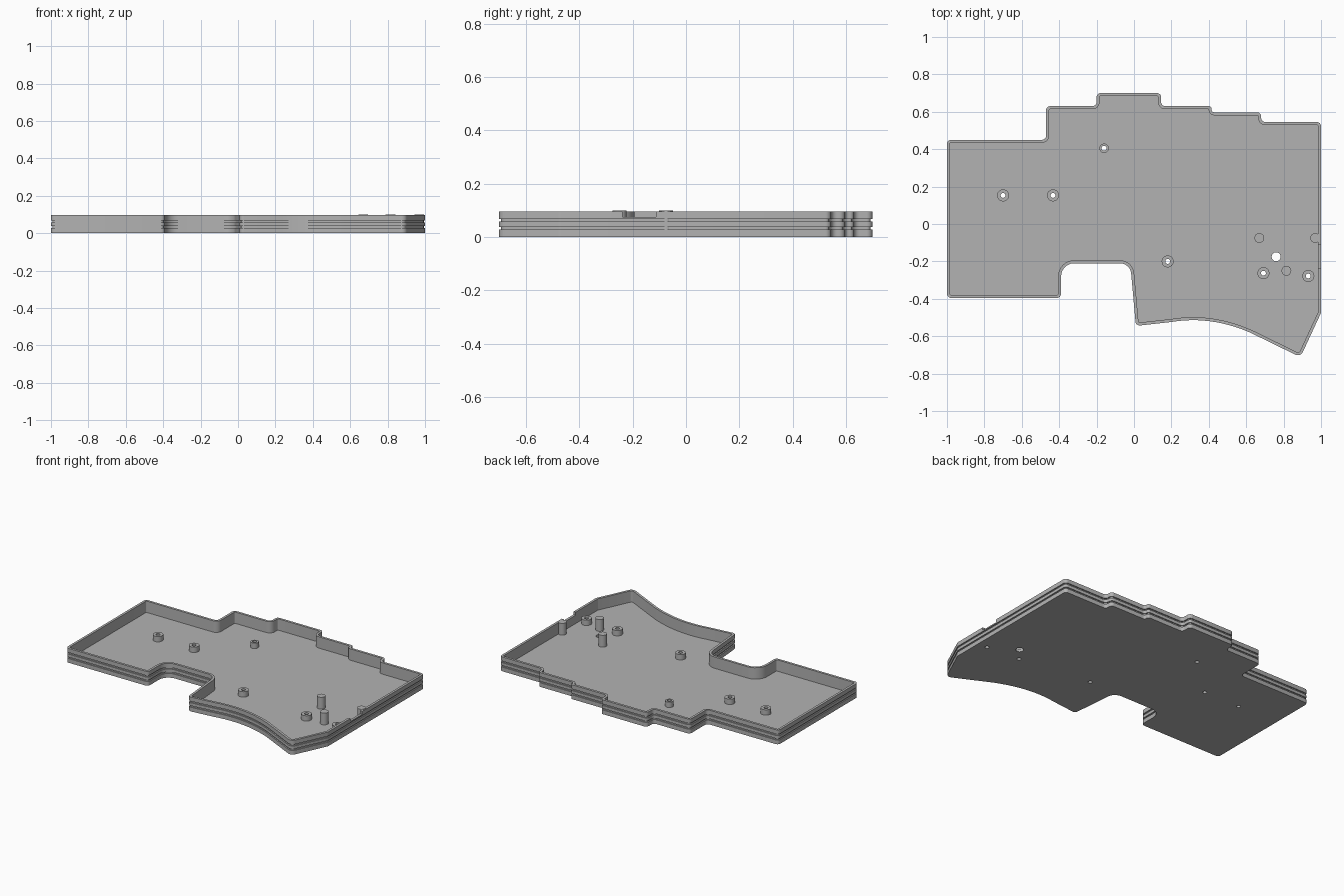
import bpy
import bmesh
import math
from mathutils import Vector

cube = bpy.data.objects.get("Cube")
if cube:
    bpy.data.objects.remove(cube)

HEIGHT, FLOOR, WALL, GROOVE = 0.096, 0.02, 0.016, 0.008

grey = bpy.data.materials.new("plain grey")
grey.use_nodes = True
colour = (0.45, 0.45, 0.45, 1)
grey.diffuse_color = colour
grey.node_tree.nodes["Principled BSDF"].inputs["Base Color"].default_value = colour


def make_object(name, bm):
    bmesh.ops.recalc_face_normals(bm, faces=bm.faces)
    mesh = bpy.data.meshes.new(name)
    bm.to_mesh(mesh)
    bm.free()
    mesh.materials.append(grey)
    obj = bpy.data.objects.new(name, mesh)
    bpy.context.collection.objects.link(obj)
    return obj


def smooth(obj):
    bpy.ops.object.select_all(action="DESELECT")
    obj.select_set(True)
    bpy.context.view_layer.objects.active = obj
    bpy.ops.object.shade_smooth_by_angle(angle=math.radians(35))


def rounded(corners, steps=6):
    """Round each (x, y, radius) corner with an arc."""
    points = []
    for i, (x, y, r) in enumerate(corners):
        p = Vector((x, y))
        if r == 0:
            points.append(p)
            continue
        a = (Vector(corners[i - 1][:2]) - p).normalized()
        b = (Vector(corners[(i + 1) % len(corners)][:2]) - p).normalized()
        half = a.angle(b) / 2
        centre = p + (a + b).normalized() * (r / math.sin(half))
        start = p + a * (r / math.tan(half)) - centre
        end = p + b * (r / math.tan(half)) - centre
        sweep = start.angle_signed(end)
        for k in range(steps + 1):
            t = -sweep * k / steps
            c, s = math.cos(t), math.sin(t)
            points.append(centre + Vector((start.x * c - start.y * s,
                                           start.x * s + start.y * c)))
    return points


def inset(points, d):
    """Offset a clockwise outline inwards with mitred corners."""
    result = []
    for i, p in enumerate(points):
        a = (p - points[i - 1]).normalized()
        b = (points[(i + 1) % len(points)] - p).normalized()
        na, nb = Vector((a.y, -a.x)), Vector((b.y, -b.x))
        result.append(p + (na + nb) * (d / (1 + na.dot(nb))))
    return result


# Outline of the tray, clockwise, with a corner radius for each point
R = 0.022
corners = [(-1, 0.45, R), (-0.47, 0.45, R), (-0.47, 0.63, R), (-0.2, 0.63, R),
           (-0.2, 0.7, R), (0.145, 0.7, R), (0.145, 0.63, R), (0.415, 0.63, 0.015),
           (0.415, 0.597, 0.015), (0.68, 0.597, R), (0.68, 0.545, R), (1, 0.545, R),
           (1, -0.475, 0.03), (0.89, -0.712, 0.03)]
# Curved front edge
p0, p1, p2, p3 = [Vector(v) for v in ((0.62, -0.58), (0.48, -0.52), (0.34, -0.5), (0.2, -0.524))]
for k in range(13):
    t = k / 12
    p = p0 * (1 - t)**3 + p1 * 3 * t * (1 - t)**2 + p2 * 3 * t * t * (1 - t) + p3 * t**3
    corners.append((p.x, p.y, 0))
corners += [(0.01, -0.545, R), (-0.02, -0.21, 0.06), (-0.39, -0.21, 0.07),
            (-0.39, -0.395, R), (-1, -0.395, R)]
outline = rounded(corners)

# Tray shell: rings up the grooved outside, over the rim, down to the floor
rings = [(0, 0)]
for z in (0.028, 0.058):
    rings += [(0, z), (GROOVE, z), (GROOVE, z + 0.01), (0, z + 0.01)]
rings += [(0, HEIGHT), (WALL, HEIGHT), (WALL, FLOOR)]
bm = bmesh.new()
loops = [[bm.verts.new((p.x, p.y, z)) for p in inset(outline, d)] for d, z in rings]
for low, high in zip(loops, loops[1:]):
    for i in range(len(low)):
        bm.faces.new((low[i - 1], low[i], high[i], high[i - 1]))
bm.faces.new(loops[0])
bm.faces.new(loops[-1])
tray = make_object("tray", bm)


def add_cylinder(bm, x, y, r, z0, z1):
    made = bmesh.ops.create_cone(bm, cap_ends=True, segments=32, radius1=r, radius2=r,
                                 depth=z1 - z0)
    bmesh.ops.translate(bm, verts=made["verts"], vec=(x, y, (z0 + z1) / 2))


# Cutters: screw holes, reset hole and side port
standoffs = [(-0.7, 0.153, 0.032), (-0.433, 0.153, 0.032), (-0.16, 0.405, 0.025),
             (0.18, -0.2, 0.032), (0.692, -0.263, 0.032), (0.932, -0.278, 0.032)]
BORE = 0.013
bm = bmesh.new()
for x, y, r in standoffs:
    add_cylinder(bm, x, y, BORE, -0.05, 0.05)
add_cylinder(bm, 0.76, -0.175, 0.024, -0.05, 0.05)
port = bmesh.ops.create_cube(bm, size=1)["verts"]
bmesh.ops.scale(bm, verts=port, vec=(0.06, 0.125, 0.06))
bmesh.ops.translate(bm, verts=port, vec=(1, -0.175, 0.106))
cutter = make_object("hole_cutter", bm)
cutter.hide_render = True

bpy.ops.object.select_all(action="DESELECT")
bpy.context.view_layer.objects.active = tray
cut = tray.modifiers.new("holes", "BOOLEAN")
cut.operation, cut.solver, cut.object = "DIFFERENCE", "EXACT", cutter
bpy.ops.object.modifier_apply(modifier=cut.name)
bpy.data.objects.remove(cutter)
smooth(tray)

# Hollow screw standoffs
for n, (x, y, r) in enumerate(standoffs, 1):
    bm = bmesh.new()
    profile = [(BORE, FLOOR), (r, FLOOR), (r, 0.056), (BORE, 0.056)]
    angles = [math.tau * k / 32 for k in range(32)]
    tube = [[bm.verts.new((x + q * math.cos(a), y + q * math.sin(a), z)) for q, z in profile]
            for a in angles]
    for i in range(32):
        for j in range(4):
            bm.faces.new((tube[i - 1][j - 1], tube[i][j - 1], tube[i][j], tube[i - 1][j]))
    smooth(make_object(f"standoff_{n}", bm))

# Solid support posts
for n, (x, y) in enumerate([(0.67, -0.075), (0.815, -0.25), (0.969, -0.075)], 1):
    bm = bmesh.new()
    add_cylinder(bm, x, y, 0.026, FLOOR - 0.005, 0.099)
    smooth(make_object(f"support_post_{n}", bm))
